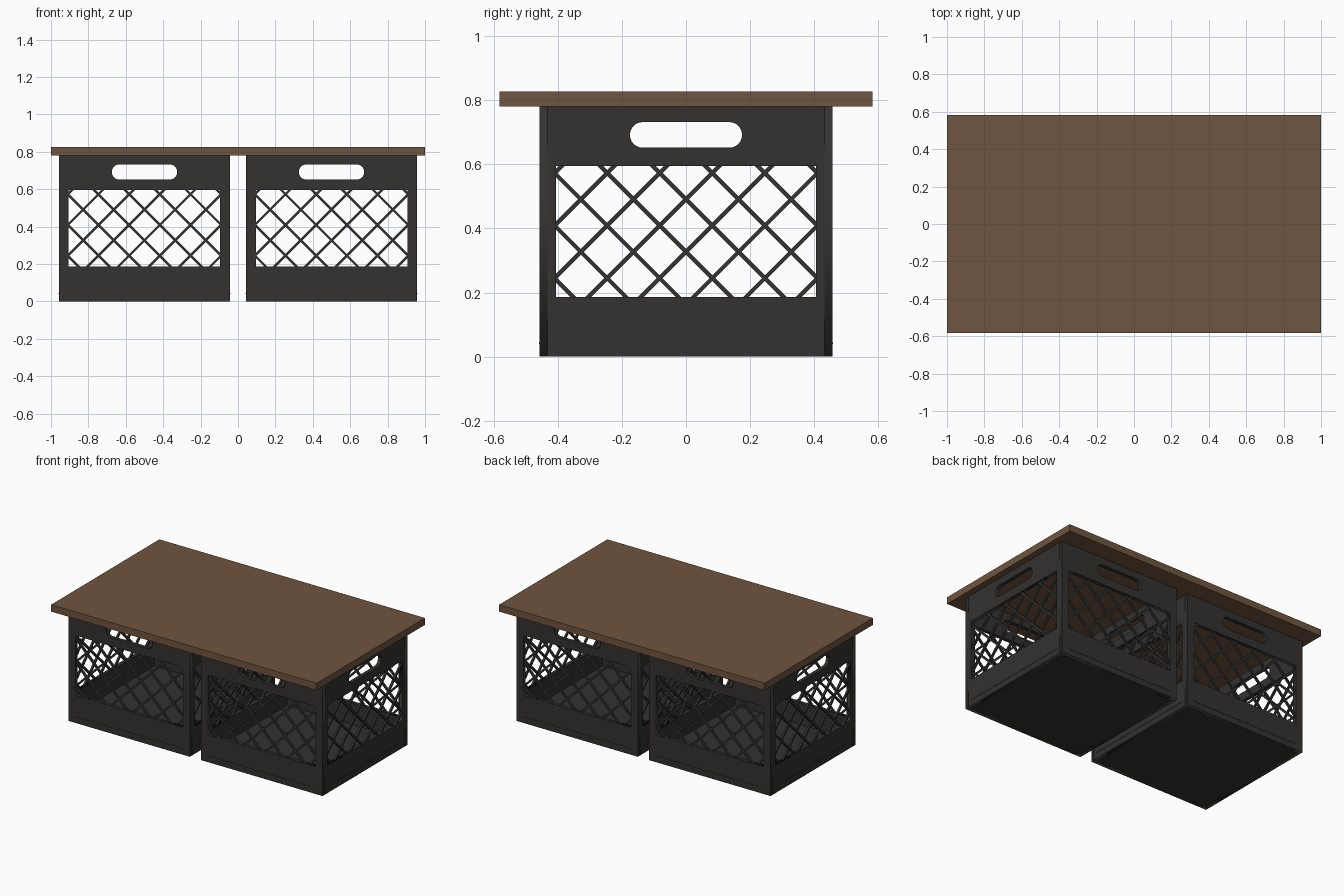
import bpy, bmesh, math
from mathutils import Matrix, Vector

if "Cube" in bpy.data.objects:
    bpy.data.objects.remove(bpy.data.objects["Cube"])

HALF = 0.457                # crate half width
H = 0.78                    # crate height
T = 0.025                   # wall thickness
WX, WZ0, WZ1 = 0.405, 0.187, 0.595   # window opening
PITCH, ZC, BAR = 0.082, 0.409, 0.013  # lattice


def material(name, rgb):
    m = bpy.data.materials.new(name)
    m.diffuse_color = (*rgb, 1)
    m.use_nodes = True
    m.node_tree.nodes["Principled BSDF"].inputs["Base Color"].default_value = m.diffuse_color
    return m


PLASTIC = material("dark_plastic", (0.033, 0.032, 0.030))
WOOD = material("brown_wood", (0.162, 0.091, 0.050))


def add_object(name, mesh, matrix=Matrix(), mat=None):
    ob = bpy.data.objects.new(name, mesh)
    bpy.context.collection.objects.link(ob)
    ob.matrix_world = matrix
    if mat:
        mesh.materials.clear()
        mesh.materials.append(mat)
    return ob


def box_into(bm, size, matrix):
    bmesh.ops.create_cube(bm, size=1, matrix=matrix @ Matrix.Diagonal((*size, 1)))


def box_mesh(name, size, center):
    bm = bmesh.new()
    box_into(bm, size, Matrix.Translation(center))
    me = bpy.data.meshes.new(name)
    bm.to_mesh(me)
    bm.free()
    me.materials.append(PLASTIC)
    return me


# wall panel with a window and a rounded hand hole, as a filled curve
def wall_mesh(half):
    rect = lambda x, z0, z1: [(-x, z0), (x, z0), (x, z1), (-x, z1)]
    slot = []
    for i in range(26):
        side = 1 if i < 13 else -1
        a = math.pi * ((i % 13) / 12 - 0.5) + (0 if side > 0 else math.pi)
        slot.append((side * 0.135 + 0.04 * math.cos(a), 0.692 + 0.04 * math.sin(a)))
    cu = bpy.data.curves.new("wall_profile", 'CURVE')
    cu.dimensions = '2D'
    cu.fill_mode = 'BOTH'
    cu.extrude = T / 2
    for pts in (rect(half, 0, H), rect(WX, WZ0, WZ1), slot):
        sp = cu.splines.new('POLY')
        sp.points.add(len(pts) - 1)
        for p, (x, z) in zip(sp.points, pts):
            p.co = (x, z, 0, 1)
        sp.use_cyclic_u = True
    tmp = bpy.data.objects.new("wall_profile", cu)
    bpy.context.collection.objects.link(tmp)
    dg = bpy.context.evaluated_depsgraph_get()
    me = bpy.data.meshes.new_from_object(tmp.evaluated_get(dg))
    bpy.data.objects.remove(tmp)
    # stand the panel up at the front of the crate
    me.transform(Matrix.Translation((0, -HALF + T / 2, 0)) @ Matrix.Rotation(math.pi / 2, 4, 'X'))
    me.materials.clear()
    me.materials.append(PLASTIC)
    return me


# diagonal bars clipped to the window
def lattice_mesh():
    bm = bmesh.new()
    for s in (1, -1):
        for k in range(-8, 8):
            c = PITCH * (2 * k + 1)
            xs = sorted((c + s * (WZ0 - ZC), c + s * (WZ1 - ZC)))
            x0, x1 = max(xs[0], -WX), min(xs[1], WX)
            if x1 - x0 < 0.012:
                continue
            xm = (x0 + x1) / 2
            mid = Vector((xm, -HALF + T / 2, ZC + s * (xm - c)))
            length = (x1 - x0) * math.sqrt(2) + 0.014
            box_into(bm, (length, BAR, BAR),
                     Matrix.Translation(mid) @ Matrix.Rotation(-s * math.pi / 4, 4, 'Y'))
    me = bpy.data.meshes.new("lattice")
    bm.to_mesh(me)
    bm.free()
    me.materials.append(PLASTIC)
    return me


long_wall = wall_mesh(HALF)
short_wall = wall_mesh(HALF - T)
lattice = lattice_mesh()
ridge = box_mesh("ridge", (2 * WX, 0.004, 0.004), (0, -HALF, 0.042))
inner = 2 * (HALF - T)
floor = box_mesh("floor", (inner, inner, 0.04), (0, 0, 0.02))

# two crates, each with four walls around a floor
for crate, cx in (("left_crate", -0.5), ("right_crate", 0.5)):
    base = Matrix.Translation((cx, 0, 0))
    add_object(crate + "_floor", floor, base)
    for i, side in enumerate(("front", "right", "back", "left")):
        m = base @ Matrix.Rotation(i * math.pi / 2, 4, 'Z')
        add_object(f"{crate}_{side}_wall", short_wall if i % 2 else long_wall, m)
        add_object(f"{crate}_{side}_lattice", lattice, m)
        add_object(f"{crate}_{side}_ridge", ridge, m)

# table top
add_object("table_top", box_mesh("table_top", (2, 1.164, 0.047), (0, 0, H + 0.0235)), mat=WOOD)
